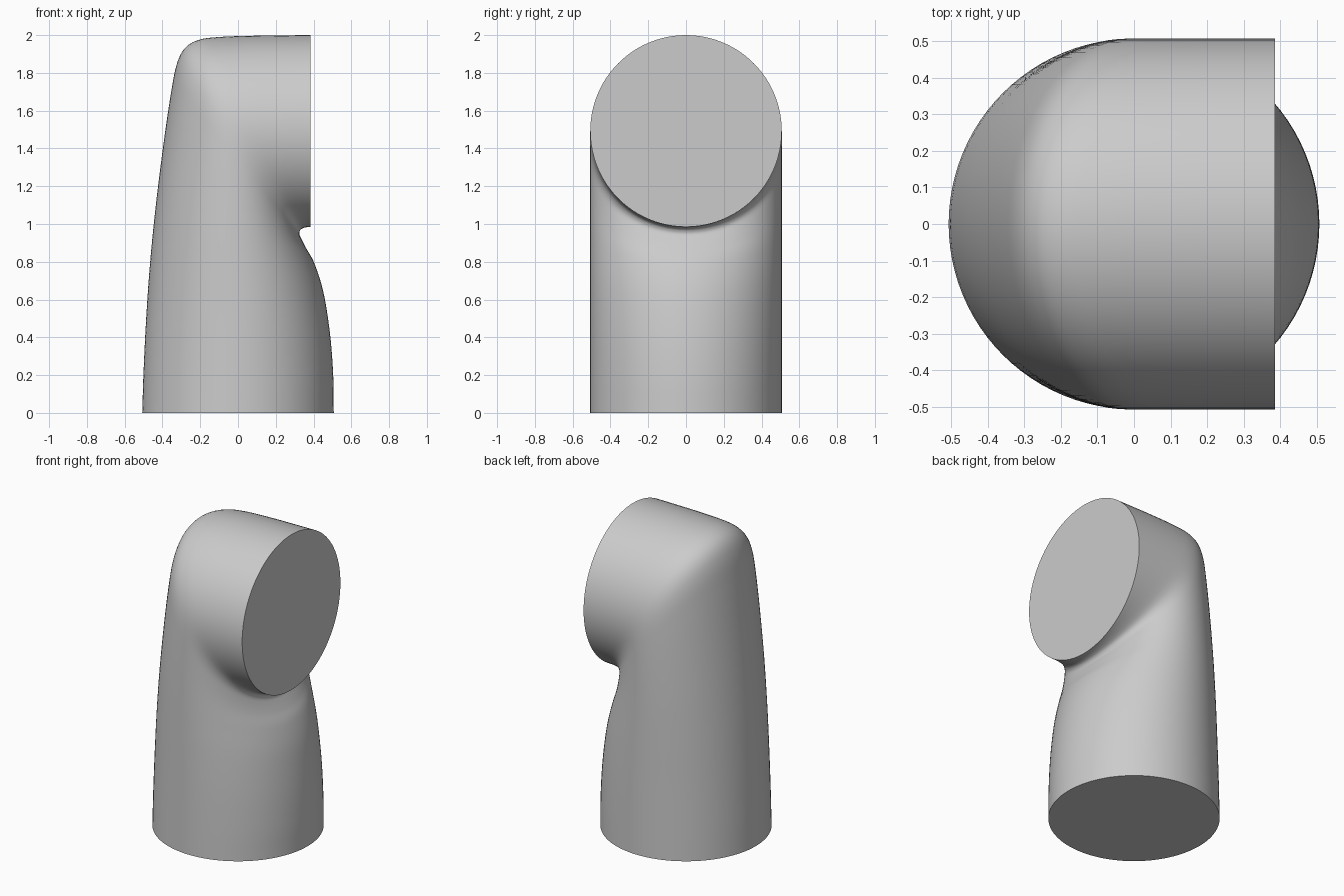
import bpy, bmesh, math
from mathutils import Vector

if "Cube" in bpy.data.objects:
    bpy.data.objects.remove(bpy.data.objects["Cube"])

HALF_WIDTH = 0.507
SEGMENTS = 96
STEPS = 6

# Matching points (x, z) along the outer back edge and the inner front edge
STATIONS = [
    (-.507, 0, .507, 0), (-.500, .22, .504, .2), (-.485, .52, .487, .42),
    (-.465, .80, .452, .64), (-.435, 1.10, .405, .79), (-.395, 1.42, .362, .87),
    (-.357, 1.68, .336, .92), (-.326, 1.84, .325, .945), (-.282, 1.93, .327, .962),
    (-.210, 1.974, .335, .973), (-.100, 1.990, .350, .980),
    (.100, 1.997, .370, .984), (.385, 2.0, .385, .985),
]


def smooth_path(points):
    """Catmull-Rom interpolation through the stations."""
    pts = [Vector(p) for p in points]
    pts = [2 * pts[0] - pts[1]] + pts + [2 * pts[-1] - pts[-2]]
    result = []
    for i in range(1, len(pts) - 2):
        a, b, c, d = pts[i - 1:i + 3]
        for k in range(STEPS):
            t = k / STEPS
            result.append(0.5 * (2 * b + (c - a) * t + (2 * a - 5 * b + 4 * c - d) * t * t
                                 + (3 * b - a - 3 * c + d) * t ** 3))
    return result + [pts[-2]]


# Elbow body: tilting elliptical sections swept from the base to the open face
bm = bmesh.new()
rings = []
for bx, bz, fx, fz in smooth_path(STATIONS):
    ring = []
    for s in range(SEGMENTS):
        a = 2 * math.pi * s / SEGMENTS
        w = (1 + math.cos(a)) / 2
        ring.append(bm.verts.new((bx + (fx - bx) * w, HALF_WIDTH * math.sin(a),
                                  bz + (fz - bz) * w)))
    rings.append(ring)
for low, high in zip(rings, rings[1:]):
    for s in range(SEGMENTS):
        n = (s + 1) % SEGMENTS
        bm.faces.new((low[s], low[n], high[n], high[s]))

# Flat end caps
bm.faces.new(rings[0][::-1])
bm.faces.new(rings[-1])
bmesh.ops.recalc_face_normals(bm, faces=bm.faces)

mesh = bpy.data.meshes.new("elbow_body")
bm.to_mesh(mesh)
bm.free()
body = bpy.data.objects.new("elbow_body", mesh)
bpy.context.collection.objects.link(body)
bpy.context.view_layer.objects.active = body
body.select_set(True)
bpy.ops.object.shade_smooth_by_angle(angle=math.radians(40))
